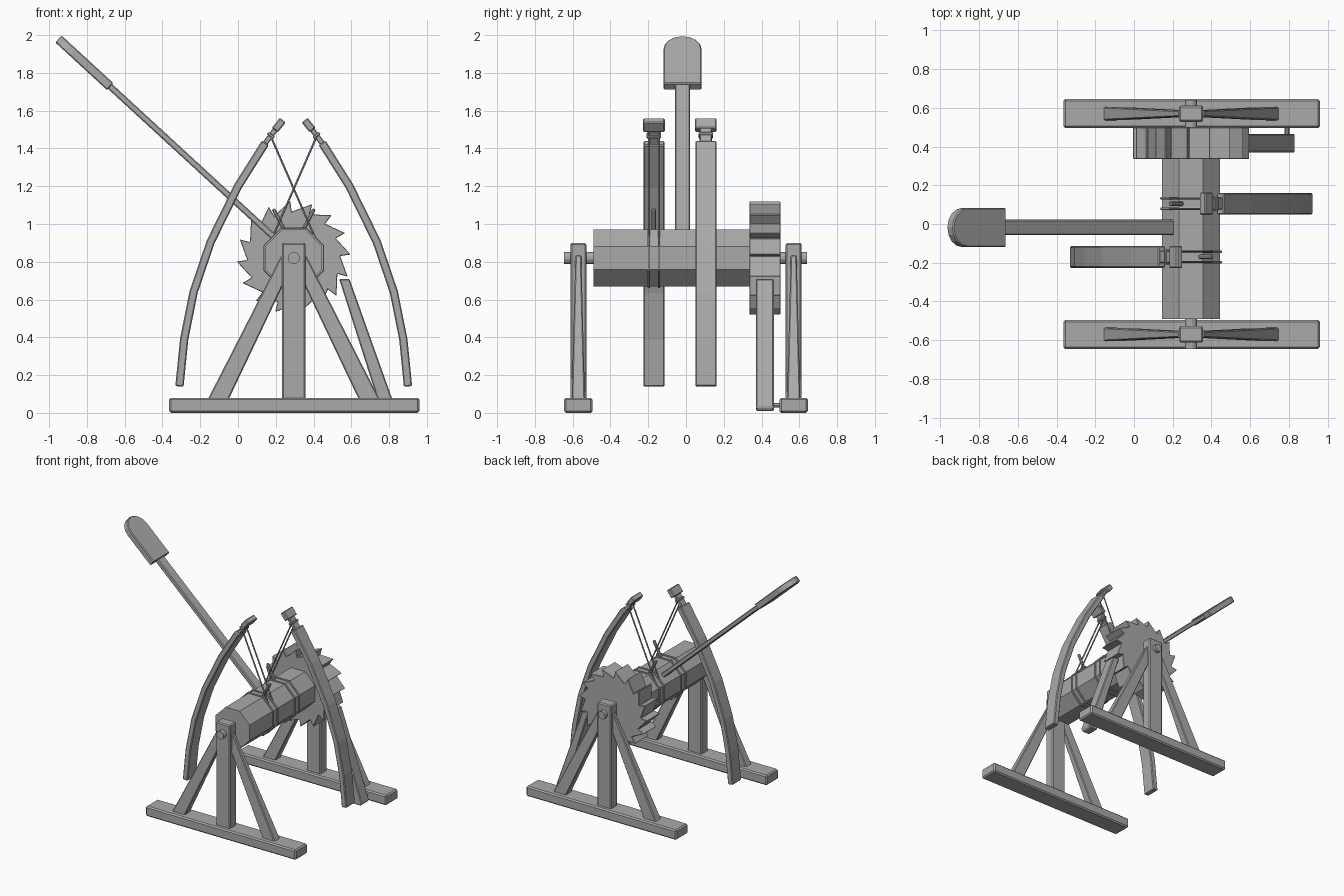
import bpy, bmesh
from math import sin, cos, pi, radians
from mathutils import Vector

cube = bpy.data.objects.get("Cube")
if cube:
    bpy.data.objects.remove(cube, do_unlink=True)

mat = bpy.data.materials.new("grey")
mat.use_nodes = True
GREY = (0.4, 0.4, 0.4, 1)
mat.diffuse_color = GREY
mat.node_tree.nodes["Principled BSDF"].inputs["Base Color"].default_value = GREY

CX, CZ = 0.295, 0.82      # drum axis
Y = Vector((0, 1, 0))


def loft(name, a, b, bevel=0.0):
    """Solid between two matching loops of points."""
    bm = bmesh.new()
    va = [bm.verts.new(p) for p in a]
    vb = [bm.verts.new(p) for p in b]
    bm.faces.new(va)
    bm.faces.new(vb)
    n = len(va)
    for i in range(n):
        j = (i + 1) % n
        bm.faces.new((va[i], va[j], vb[j], vb[i]))
    bmesh.ops.recalc_face_normals(bm, faces=bm.faces)
    me = bpy.data.meshes.new(name)
    bm.to_mesh(me)
    bm.free()
    me.materials.append(mat)
    ob = bpy.data.objects.new(name, me)
    bpy.context.collection.objects.link(ob)
    if bevel:
        m = ob.modifiers.new("Bevel", 'BEVEL')
        m.width, m.segments = bevel, 1
        m.limit_method, m.angle_limit = 'ANGLE', radians(40)
    return ob


def slab(name, outline, y0, y1, bevel=0.0):
    """Extrude an (x, z) outline from y0 to y1."""
    return loft(name, [(x, y0, z) for x, z in outline],
                [(x, y1, z) for x, z in outline], bevel)


def box(name, x0, x1, y0, y1, z0, z1, bevel=0.008):
    return slab(name, [(x0, z0), (x1, z0), (x1, z1), (x0, z1)], y0, y1, bevel)


def bar(name, p, q, width, depth, taper=(1, 1), bevel=0.006):
    """Rectangular bar between two points; width lies across y."""
    p, q = Vector(p), Vector(q)
    side = (q - p).normalized().cross(Y)
    def ring(c, tw, td):
        return [c + side * (sx * width * tw / 2) + Y * (sy * depth * td / 2)
                for sx, sy in ((-1, -1), (1, -1), (1, 1), (-1, 1))]
    return loft(name, ring(p, 1, 1), ring(q, *taper), bevel)


def rod(name, p, q, r, n=8):
    """Round bar between two points."""
    p, q = Vector(p), Vector(q)
    d = (q - p).normalized()
    u = d.orthogonal().normalized()
    v = d.cross(u)
    off = [(u * cos(2 * pi * i / n) + v * sin(2 * pi * i / n)) * r for i in range(n)]
    return loft(name, [p + o for o in off], [q + o for o in off])


def polar(r, deg):
    return (CX + r * cos(radians(deg)), CZ + r * sin(radians(deg)))


# Support frames
for tag, s in (("front", -1), ("back", 1)):
    y = 0.57 * s
    box(tag + "_base_beam", CX - 0.66, CX + 0.665, y - 0.075, y + 0.075, 0, 0.08, 0.01)
    box(tag + "_post", CX - 0.062, CX + 0.062, y - 0.042, y + 0.042, 0.06, 0.9)
    for side, m in (("right", -1), ("left", 1)):
        bar(f"{tag}_{side}_strut", (CX + m * 0.41, y, 0.05), (CX + m * 0.03, y, 0.82),
            0.1, 0.07, (0.75, 0.45))

# Axle, octagonal drum and ratchet wheel
rod("axle", (CX, -0.645, CZ), (CX, 0.64, CZ), 0.032, 12)
slab("drum", [polar(0.162, 22.5 + 45 * i) for i in range(8)], -0.49, 0.345)
teeth = []
for i in range(16):
    a = 93.5 + 22.5 * i
    teeth += [polar(0.246, a - 1), polar(0.302, a)]
slab("ratchet_wheel", teeth, 0.335, 0.5, 0.003)

# Pawl with its pivot pin
slab("pawl", [(0.535, 0.71), (0.59, 0.71), (0.832, 0.03), (0.82, 0.01),
              (0.755, 0.01), (0.742, 0.06)], 0.37, 0.465, 0.006)
rod("pawl_pin", (0.79, 0.45, 0.04), (0.79, 0.51, 0.04), 0.012)

# Throwing arm and rounded paddle
AY = -0.018
grip = Vector((-0.676, AY, 1.727))
d = Vector((-0.736, 0, 0.677)).normalized()
nrm = d.cross(Y) * 0.025
bar("throwing_arm", (0.24, AY, 0.885), grip + d * 0.02, 0.034, 0.08)
outline = [grip - Y * 0.101, grip + Y * 0.101]
for i in range(9):
    t = pi * i / 8
    outline.append(grip + d * (0.272 + 0.101 * sin(t)) + Y * 0.101 * cos(t))
loft("paddle", [p - nrm for p in outline], [p + nrm for p in outline], 0.006)

# Bow limbs: half path measured from the drum axis, (distance, height)
PATH = [(0.605, 0.14), (0.58, 0.39), (0.53, 0.64), (0.44, 0.905), (0.295, 1.2), (0.15, 1.43)]
for tag, m, y in (("right", -1, -0.17), ("left", 1, 0.105)):
    pts = [Vector((CX + m * x, z)) for x, z in PATH]
    inner, outer = [], []
    for i, p in enumerate(pts):
        t = (pts[min(i + 1, len(pts) - 1)] - pts[max(i - 1, 0)]).normalized()
        o = Vector((-t.y, t.x)) * 0.022
        inner.append(p + o)
        outer.append(p - o)
    slab(tag + "_bow", inner + outer[::-1], y - 0.056, y + 0.056, 0.006)

    # Neck, tip block and lashing
    def at(x, z, dy=0.0):
        return (CX + m * x, y + dy, z)
    bar(tag + "_bow_neck", at(0.155, 1.422), at(0.09, 1.51), 0.028, 0.062, bevel=0.004)
    bar(tag + "_bow_tip", at(0.1, 1.497), at(0.058, 1.55), 0.04, 0.115)
    bar(tag + "_bow_lashing", at(0.126, 1.462), at(0.116, 1.476), 0.042, 0.076, bevel=0.004)

    # Drum peg, pair of strings and wraps round the drum
    bar(tag + "_peg", at(-0.035, 0.94), at(-0.108, 1.08), 0.02, 0.024)
    for k, dy in enumerate((-0.027, 0.027)):
        rod(f"{tag}_string_{k}", at(0.122, 1.465, dy), at(-0.112, 0.93, dy), 0.0055, 6)
        bpy.ops.mesh.primitive_torus_add(
            major_segments=8, minor_segments=6, major_radius=0.166, minor_radius=0.0075,
            location=(CX, y + dy, CZ), rotation=(pi / 2, radians(22.5), 0))
        wrap = bpy.context.object
        wrap.name = f"{tag}_drum_wrap_{k}"
        wrap.data.materials.append(mat)
